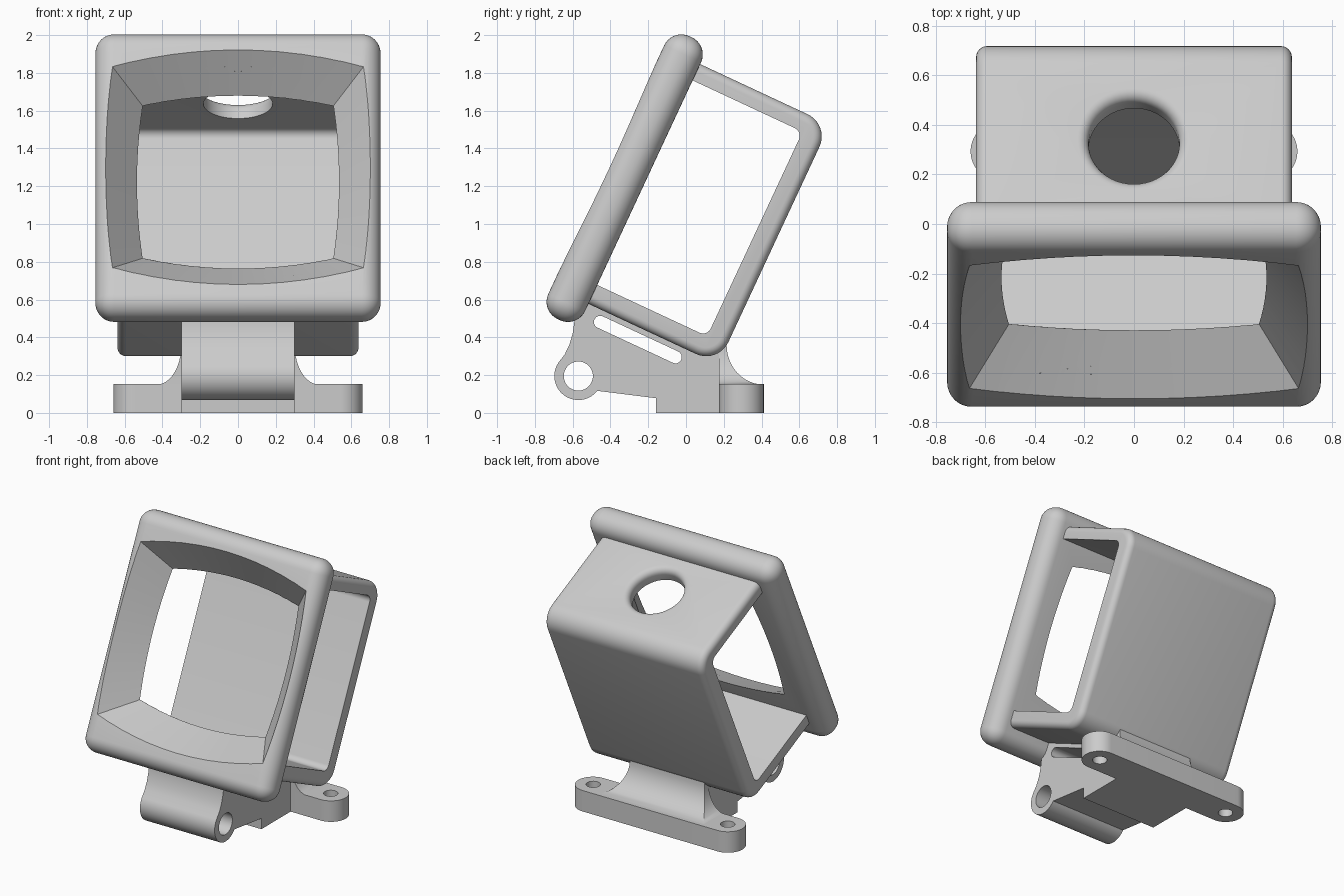
import bpy, bmesh
from math import sin, cos, pi, radians

if "Cube" in bpy.data.objects:
    bpy.data.objects.remove(bpy.data.objects["Cube"])

TILT = radians(-25)


def loft(name, rings, tilt=0.0):
    """Skin a stack of equal-length point rings and cap both ends."""
    bm = bmesh.new()
    loops = [[bm.verts.new(p) for p in ring] for ring in rings]
    n = len(loops[0])
    for a, b in zip(loops, loops[1:]):
        for i in range(n):
            j = (i + 1) % n
            bm.faces.new((a[i], a[j], b[j], b[i]))
    bm.faces.new(loops[0])
    bm.faces.new(loops[-1])
    bmesh.ops.recalc_face_normals(bm, faces=bm.faces)
    me = bpy.data.meshes.new(name)
    bm.to_mesh(me)
    bm.free()
    ob = bpy.data.objects.new(name, me)
    bpy.context.collection.objects.link(ob)
    ob.rotation_euler.x = tilt
    return ob


def prism_x(name, pts, half, tilt=0.0):
    return loft(name, [[(x, p, q) for p, q in pts] for x in (-half, half)], tilt)


def arc(cx, cy, r, a0, a1, n):
    return [(cx + r * cos(radians(a0 + (a1 - a0) * i / n)),
             cy + r * sin(radians(a0 + (a1 - a0) * i / n))) for i in range(n + 1)]


def rounded_rect(x0, x1, y0, y1, r, n=10):
    pts = []
    for cx, cy, a in ((x1 - r, y1 - r, 0), (x0 + r, y1 - r, 90),
                      (x0 + r, y0 + r, 180), (x1 - r, y0 + r, 270)):
        pts += arc(cx, cy, r, a, a + 90, n)
    return pts


def circle(cx, cy, r, n=48):
    return arc(cx, cy, r, 0, 360, n)[:-1]


def apply_mod(ob, kind, **props):
    m = ob.modifiers.new(kind.lower(), kind)
    for k, v in props.items():
        setattr(m, k, v)
    bpy.context.view_layer.objects.active = ob
    bpy.ops.object.modifier_apply(modifier=m.name)


def cut(ob, *cutters):
    for c in cutters:
        apply_mod(ob, 'BOOLEAN', operation='DIFFERENCE', solver='EXACT', object=c)


def smooth(ob):
    bpy.ops.object.select_all(action='DESELECT')
    ob.select_set(True)
    bpy.context.view_layer.objects.active = ob
    bpy.ops.object.shade_smooth_by_angle(angle=radians(30))


def bowed(hx, mx, hz, mz, cz, n=12):
    """Rectangle with four outward-bowed sides."""
    ts = [-1 + 2 * i / n for i in range(n)]
    bow = lambda h, m, t: m - (m - h) * t * t
    return ([(t * hx, cz - bow(hz, mz, t)) for t in ts]
            + [(bow(hx, mx, t), cz + t * hz) for t in ts]
            + [(-t * hx, cz + bow(hz, mz, t)) for t in ts]
            + [(-bow(hx, mx, t), cz - t * hz) for t in ts])


# funnel-shaped window cutter, extended past the front and back of the frame
front = bowed(.665, .71, .5875, .685, 1.003)
back = bowed(.505, .535, .445, .505, 1.016)
rings = []
for t in (-.4, 1.4):
    rings.append([(f[0] + (b[0] - f[0]) * t, -.927 + .215 * t, f[1] + (b[1] - f[1]) * t)
                  for f, b in zip(front, back)])
window = loft("window_cutter", rings, TILT)

# front frame
frame = loft("front_frame", [[(x, a, b) for x, a in
             ((-.755, -.927), (.755, -.927), (.755, -.712), (-.755, -.712))]
             for b in (.163, 1.815)], TILT)
apply_mod(frame, 'BEVEL', width=.1, segments=9)
cut(frame, window)

# sleeve behind the frame: top, back and bottom walls, open at both sides
sleeve = prism_x("sleeve", rounded_rect(-.86, .045, .305, 1.705, .13), .638, TILT)
apply_mod(sleeve, 'BEVEL', width=.045, segments=6, limit_method='ANGLE',
          angle_limit=radians(40))
inner = prism_x("inner_cutter", rounded_rect(-1.2, -.07, .415, 1.61, .045), 1, TILT)
port_steps = [(1.5, .183), (1.66, .183)] + [
    (1.66 + .045 * sin(t), .183 + .045 * (1 - cos(t)))
    for t in [pi / 2 * i / 6 for i in range(1, 7)]] + [(1.75, .228)]
port = loft("port_cutter", [[(x, a, b) for x, a in circle(0, -.418, r)]
                            for b, r in port_steps], TILT)
cut(sleeve, inner, window, port)

# mount body with the hinge lug and slot
body = prism_x("mount_body", [(-.16, 0), (.2, 0), (.2, .36), (.11, .36), (.07, .342),
               (-.51, .613), (-.6, .61), (-.59, .49), (-.6, .42), (-.618, .36),
               (-.642, .31)] + arc(-.57, .195, .127, 145, 322, 28) + [(-.16, .078)], .3)
pin = prism_x("pin_cutter", circle(-.57, .195, .077), 1)
slot = prism_x("slot_cutter", rounded_rect(-.648, -.142, .211, .277, .0329), 1, TILT)
cut(body, pin, slot)

# foot with two screw holes
foot = loft("foot", [[(x, y, z) for x, y in rounded_rect(-.66, .66, .175, .412, .118, 14)]
                     for z in (0, .152)])
screws = [loft("screw_cutter", [[(x, y, z) for x, y in circle(s * .54, .293, .048, 32)]
                                for z in (-.1, .3)]) for s in (-1, 1)]
cut(foot, *screws)

# flared neck between foot and sleeve
rings = []
for i in range(13):
    t = pi / 2 * i / 12
    hx = .3 + .13 * (1 - sin(t))
    yb = .215 + .195 * (1 - sin(t))
    z = .15 + .21 * (1 - cos(t))
    rings.append([(-hx, .175, z), (hx, .175, z), (hx, yb, z), (-hx, yb, z)])
neck = loft("flared_neck", rings)

for ob in (window, inner, port, pin, slot, *screws):
    bpy.data.objects.remove(ob)
for ob in (frame, sleeve, body, foot, neck):
    smooth(ob)
